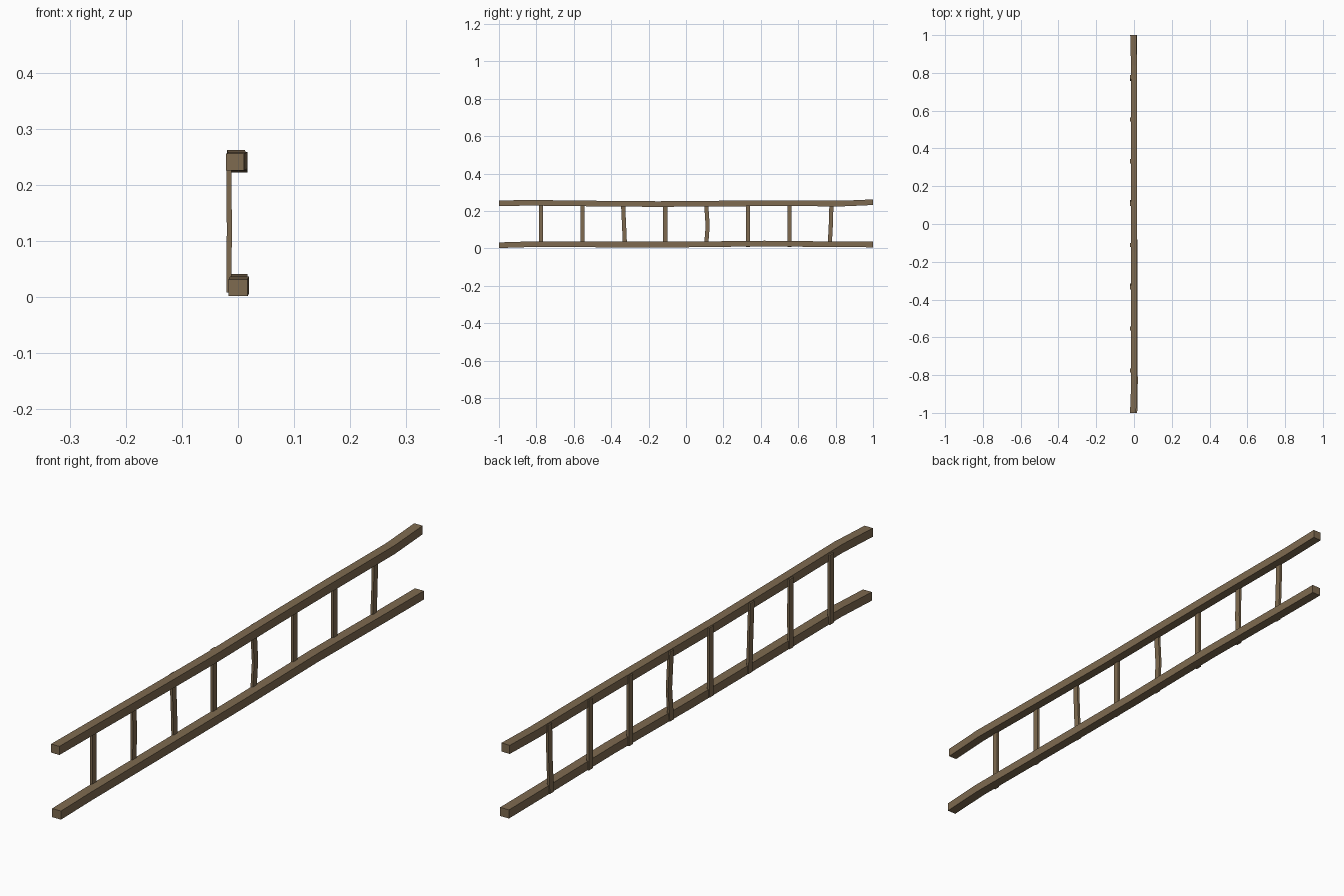
import bpy, bmesh

if "Cube" in bpy.data.objects:
    bpy.data.objects.remove(bpy.data.objects["Cube"])

wood = bpy.data.materials.new("weathered_wood")
wood.diffuse_color = (0.21, 0.145, 0.08, 1)
wood.use_nodes = True
wood.node_tree.nodes["Principled BSDF"].inputs["Base Color"].default_value = wood.diffuse_color


def beam(name, path, w, d, axis):
    """Rectangular beam through path points; axis is its long direction (1 = y, 2 = z)."""
    bm = bmesh.new()
    rings = []
    for x, y, z in path:
        ring = []
        for a, b in ((-1, -1), (1, -1), (1, 1), (-1, 1)):
            off = (a * w / 2, 0, b * d / 2) if axis == 1 else (a * w / 2, b * d / 2, 0)
            ring.append(bm.verts.new((x + off[0], y + off[1], z + off[2])))
        rings.append(ring)
    for r, s in zip(rings, rings[1:]):
        for i in range(4):
            j = (i + 1) % 4
            bm.faces.new((r[i], r[j], s[j], s[i]))
    bm.faces.new(rings[0])
    bm.faces.new(rings[-1])
    bmesh.ops.recalc_face_normals(bm, faces=bm.faces)
    me = bpy.data.meshes.new(name)
    bm.to_mesh(me)
    bm.free()
    me.materials.append(wood)
    ob = bpy.data.objects.new(name, me)
    bpy.context.collection.objects.link(ob)
    return ob


# Two slightly warped side rails
beam("upper_rail", [(-0.005, -1, 0.241), (0.001, -0.84, 0.244), (0.001, -0.5, 0.24),
                    (0.001, -0.15, 0.237), (0.0, 0.2, 0.24), (0.0, 0.5, 0.241),
                    (0.0, 0.84, 0.24), (-0.004, 1, 0.247)], 0.032, 0.03, 1)
beam("lower_rail", [(0.0, -1, 0.017), (0.003, -0.84, 0.022), (0.001, -0.4, 0.021),
                    (0.0, 0.0, 0.021), (0.0, 0.42, 0.026), (0.0, 0.8, 0.022),
                    (0.0, 1, 0.021)], 0.034, 0.03, 1)

# Thin rungs nailed across the -x side: y at bottom, middle and top
rungs = [(-0.775, -0.775, -0.775), (-0.553, -0.553, -0.553), (-0.326, -0.331, -0.337),
         (-0.111, -0.111, -0.111), (0.107, 0.116, 0.107), (0.332, 0.332, 0.332),
         (0.553, 0.553, 0.553), (0.768, 0.774, 0.778)]
for n, (yb, ym, yt) in enumerate(rungs):
    beam(f"rung_{n + 1}", [(-0.016, yb, 0.008), (-0.0155, ym, 0.12), (-0.016, yt, 0.251)],
         0.009, 0.022, 2)
